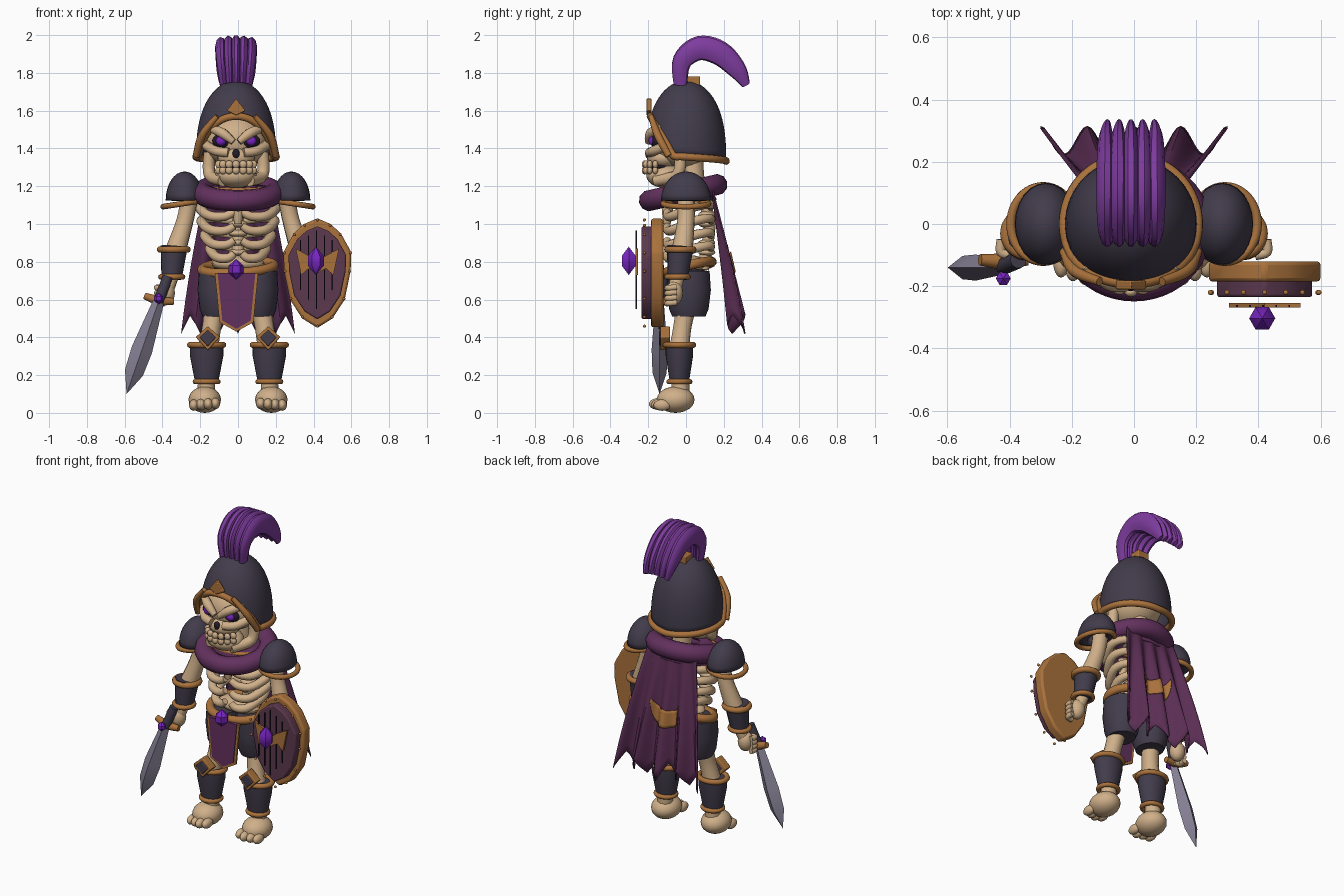
import bpy, bmesh
from math import sin, cos, pi, radians
from mathutils import Vector, Matrix

if "Cube" in bpy.data.objects:
    bpy.data.objects.remove(bpy.data.objects["Cube"])
scene = bpy.context.scene
made = []


def material(name, rgb):
    lin = [((c / 255 + 0.055) / 1.055) ** 2.4 for c in rgb] + [1]
    m = bpy.data.materials.new(name)
    m.use_nodes = True
    m.diffuse_color = lin
    m.node_tree.nodes["Principled BSDF"].inputs["Base Color"].default_value = lin
    return m


BONE = material("bone", (208, 176, 138))
IRON = material("dark iron", (66, 60, 75))
BRONZE = material("bronze", (170, 114, 60))
CLOTH = material("plum cloth", (99, 49, 94))
CAPE = material("dark plum cape", (90, 45, 83))
WOOD = material("plum wood", (92, 56, 78))
PLUME = material("violet plume", (126, 60, 158))
GEM = material("violet gem", (122, 38, 195))
STEEL = material("steel", (135, 130, 150))
SHADOW = material("deep shadow", (36, 28, 40))


def add(name, mesh, mat):
    mesh.materials.clear()
    mesh.materials.append(mat)
    ob = bpy.data.objects.new(name, mesh)
    scene.collection.objects.link(ob)
    made.append(ob)
    return ob


def finish(name, bm, mat, matrix=Matrix()):
    bmesh.ops.recalc_face_normals(bm, faces=bm.faces)
    bm.transform(matrix)
    mesh = bpy.data.meshes.new(name)
    bm.to_mesh(mesh)
    bm.free()
    return add(name, mesh, mat)


def sheet(name, fn, nu, nv, mat, thick=0, matrix=Matrix()):
    """Surface through fn(u, v); coincident edges are welded."""
    bm = bmesh.new()
    g = [[bm.verts.new(fn(i / nu, j / nv)) for j in range(nv + 1)] for i in range(nu + 1)]
    for i in range(nu):
        for j in range(nv):
            bm.faces.new((g[i][j], g[i + 1][j], g[i + 1][j + 1], g[i][j + 1]))
    bmesh.ops.remove_doubles(bm, verts=bm.verts, dist=1e-5)
    ob = finish(name, bm, mat, matrix)
    if thick:
        ob.modifiers.new("thickness", 'SOLIDIFY').thickness = thick


def lathe(name, prof, mat, loc, scale=(1, 1, 1), seg=24, quat=None, thick=0):
    n = len(prof) - 1

    def fn(u, v):
        r, z = prof[round(v * n)]
        return r * cos(2 * pi * u), r * sin(2 * pi * u), z
    sheet(name, fn, seg, n, mat, thick, Matrix.LocRotScale(Vector(loc), quat, Vector(scale)))


def ball(name, loc, scale, mat):
    bm = bmesh.new()
    bmesh.ops.create_uvsphere(bm, u_segments=20, v_segments=12, radius=1)
    finish(name, bm, mat, Matrix.LocRotScale(Vector(loc), None, Vector(scale)))


def tube(name, pts, r, mat, closed=False, steps=5):
    """Round tube along a smooth path; r is one radius or one per point."""
    rs = r if isinstance(r, list) else [r] * len(pts)
    p = [Vector((*q, k)) for q, k in zip(pts, rs)]
    n, path = len(p), []
    for i in range(n if closed else n - 1):
        a, b, c, d = [p[k % n] if closed else p[min(max(k, 0), n - 1)] for k in range(i - 1, i + 3)]
        for s in range(steps):
            t = s / steps
            path.append(b + (c - a) * (t / 2) + (a * 2 - b * 5 + c * 4 - d) * (t * t / 2)
                        + (b * 3 - a - c * 3 + d) * (t ** 3 / 2))
    if not closed:
        path.append(p[-1])
    cu = bpy.data.curves.new(name, 'CURVE')
    cu.dimensions, cu.bevel_depth, cu.bevel_resolution, cu.use_fill_caps = '3D', 1, 3, True
    sp = cu.splines.new('POLY')
    sp.points.add(len(path) - 1)
    for q, v in zip(sp.points, path):
        q.co, q.radius = (v.x, v.y, v.z, 1), v.w
    sp.use_cyclic_u = closed
    tmp = bpy.data.objects.new("path", cu)
    scene.collection.objects.link(tmp)
    mesh = bpy.data.meshes.new_from_object(tmp.evaluated_get(bpy.context.evaluated_depsgraph_get()))
    mesh.name = name
    bpy.data.objects.remove(tmp)
    return add(name, mesh, mat)


def hoop(name, loc, rx, ry, r, mat, tilt_x=0, tilt_y=0):
    ring = [(cos(k * pi / 8), sin(k * pi / 8)) for k in range(16)]
    tube(name, [(loc[0] + rx * c, loc[1] + ry * s, loc[2] + tilt_x * c + tilt_y * s)
                for c, s in ring], r, mat, True, 3)


def plate(name, outline, y0, y1, mat, bevel=0):
    bm = bmesh.new()
    face = bm.faces.new([bm.verts.new((x, y0, z)) for x, z in outline])
    out = bmesh.ops.extrude_face_region(bm, geom=[face])
    bmesh.ops.translate(bm, vec=(0, y1 - y0, 0),
                        verts=[v for v in out["geom"] if isinstance(v, bmesh.types.BMVert)])
    ob = finish(name, bm, mat)
    if bevel:
        mod = ob.modifiers.new("bevel", 'BEVEL')
        mod.width, mod.segments = bevel, 2


def gem(name, loc, r, h):
    lathe(name, [(0, -h), (r, -h * .35), (r, h * .35), (0, h)], GEM, loc, seg=6)


HX = -.01  # the head sits slightly to the right


# Helmet with an arched face opening
def helm_edge(a):
    c = min(abs(a), 2 * pi - abs(a)) / radians(72)
    return 1.57 - .21 * c ** 2.2 if c < 1 else 1.36 - .018 * (c - 1)


def helm(u, v):
    a = 2 * pi * u
    z0 = helm_edge(a)
    z = z0 + (1.76 - z0) * sin(v * pi / 2)
    r = .212 * max(0, 1 - max(0, (z - 1.36) / .4) ** 2.4) ** .5
    return HX + r * sin(a), -r * cos(a), z


sheet("helmet", helm, 64, 14, IRON, .012)
tube("helmet_rim", [helm(k / 40, 0) for k in range(40)], .02, BRONZE, True, 2)
plate("helmet_crest", [(HX + x, z) for x, z in ((0, 1.665), (-.05, 1.6), (0, 1.575), (.05, 1.6))],
      -.21, -.182, BRONZE, .004)
plate("plume_socket", [(HX + x, z) for x, z in ((-.04, 1.72), (.04, 1.72), (.04, 1.782), (-.04, 1.782))],
      .005, .075, BRONZE, .006)
# Plume strands are tubes narrowed sideways so the grooves between them stay deep
for k in range(-2, 3):
    s = k / 2
    d = .01 * s * s
    strand = tube("plume_strand", [(s * w, y, z - d) for w, y, z in (
        (.056, -.03, 1.75), (.078, -.02, 1.87), (.082, .07, 1.937), (.08, .18, 1.91),
        (.08, .27, 1.825), (.07, .318, 1.745))], [.036, .05, .061, .062, .048, .022], PLUME)
    strand.data.transform(Matrix.Translation((HX + s * .04, 0, 0)) @ Matrix.Diagonal((.5, 1, 1, 1)))

# Skull
ball("cranium", (HX, -.02, 1.44), (.167, .163, .145), BONE)
ball("upper_jaw", (HX, -.12, 1.35), (.098, .088, .06), BONE)
ball("lower_jaw", (HX, -.11, 1.255), (.113, .1, .064), BONE)
ball("mouth_gap", (HX, -.14, 1.3), (.085, .07, .022), SHADOW)
ball("nose_hole", (HX, -.2, 1.372), (.019, .016, .026), SHADOW)
for k in range(-3, 4):
    a = k * .38
    for z in (1.316, 1.284):
        ball("tooth", (HX + .1 * sin(a), -.122 - .097 * cos(a), z), (.02, .015, .021), BONE)
tube("neck", [(HX, .03, 1.36), (0, .04, 1.22), (0, .07, 1.08)], .06, BONE)

# Collar, mantle and spine
hoop("collar", (0, -.015, 1.166), .193, .178, .057, CLOTH, tilt_y=.042)
lathe("mantle", [(.09, 1.215), (.19, 1.19), (.24, 1.13)], CLOTH, (0, 0, 0), (1, .68, 1), thick=.01)
hoop("mantle_trim", (0, 0, 1.2), .2, .125, .012, BRONZE, tilt_y=.02)
tube("spine", [(0, .08, 1.15), (0, .125, 1.0), (0, .09, .76)], .033, BONE)
for k in range(7):
    ball("vertebra", (0, .11, .8 + k * .05), (.05, .045, .02), BONE)
tube("breastbone", [(0, -.09, 1.12), (0, -.1, 1.06), (0, -.1, 1.0)], [.035, .028, .02], BONE)
ball("pelvis_bone", (0, .02, .79), (.14, .085, .045), BONE)

for side, word in ((-1, "right_"), (1, "left_")):
    def P(x, y, z):
        return side * x, y, z

    def F(x, y, z):
        return HX + side * x, y, z
    # Face details
    ball(word + "eye_socket", F(.075, -.158, 1.44), (.052, .026, .038), SHADOW)
    ball(word + "eye", F(.08, -.178, 1.44), (.027, .02, .025), GEM)
    tube(word + "brow", [F(.015, -.2, 1.435), F(.075, -.185, 1.482), F(.145, -.13, 1.51)], [.018, .027, .02], BONE)
    tube(word + "cheekbone", [F(.04, -.192, 1.378), F(.11, -.168, 1.388), F(.165, -.09, 1.42)], .026, BONE)
    tube(word + "jaw_hinge", [F(.14, -.03, 1.38), F(.14, -.045, 1.26), F(.07, -.16, 1.23)], .032, BONE)
    tube(word + "cheek_guard", [F(.1, -.185, 1.57), F(.18, -.15, 1.47), F(.212, -.09, 1.36)], [.014, .02, .018], BRONZE)
    # Ribs
    for z, w in ((1.07, .205), (.995, .195), (.92, .178), (.85, .15)):
        tube(word + "rib", [P(.02, .13, z + .02), P(w * .75, .125, z + .035), P(w, .04, z + .02),
             P(w * .75, -.065, z - .025), P(w * .35, -.095, z - .03), P(.02, -.1, z - .005)],
             [.02, .023, .026, .026, .024, .02], BONE)
    # Pauldron
    dome = [(cos(k * pi / 16), sin(k * pi / 16)) for k in range(9)]
    lathe(word + "pauldron", dome, IRON, P(.283, 0, 1.125), (.1, .132, .153), thick=.06)
    hoop(word + "pauldron_rim", P(.292, 0, 1.108), .104, .12, .015, BRONZE, tilt_x=-.016 * side)
    # Arm
    tube(word + "upper_arm", [P(.255, 0, 1.15), P(.28, 0, 1.02), P(.33, -.02, .86)], [.048, .046, .056], BONE)
    tube(word + "bracer", [P(.338, -.03, .88), P(.352, -.045, .71)], [.072, .054], IRON)
    hoop(word + "bracer_top", P(.34, -.03, .865), .072, .068, .018, BRONZE)
    hoop(word + "bracer_bottom", P(.351, -.045, .72), .057, .056, .015, BRONZE)
    tube(word + "wrist", [P(.35, -.045, .72), P(.375, -.06, .65)], .036, BONE)
    ball(word + "hand", P(.38, -.062, .635), (.046, .046, .062), BONE)
    for k in range(4):
        tube(word + "finger", [P(.425, -.05, .665 - k * .027), P(.427, -.09, .662 - k * .027),
             P(.39, -.1, .66 - k * .027)], .016, BONE)
    # Leg
    lathe(word + "short_leg", [(0, .51), (.08, .51), (.095, .55), (.106, .65), (.1, .75), (0, .77)],
          IRON, P(.108, .015, 0), (1, 1.1, 1))
    tube(word + "thigh_bone", [P(.125, .0, .56), P(.14, -.02, .45), P(.16, -.035, .34)], [.055, .05, .055], BONE)
    lathe(word + "greave", [(0, .36), (.09, .365), (.088, .3), (.062, .165), (0, .165)], IRON, P(.166, -.035, 0), (1, .82, 1))
    hoop(word + "greave_top", P(.166, -.035, .36), .088, .073, .016, BRONZE)
    hoop(word + "greave_bottom", P(.166, -.035, .165), .06, .055, .014, BRONZE)
    for nm, r, y, mat in (("knee_frame", .064, -.136, BRONZE), ("knee_inset", .043, -.142, IRON)):
        plate(word + nm, [(side * .16 + dx * r, .395 + dz * r) for dx, dz in ((0, 1), (1, .1), (0, -1), (-1, .1))],
              y, -.085, mat, .005)
    tube(word + "ankle", [P(.166, -.03, .19), P(.17, -.03, .08)], .048, BONE)
    ball(word + "foot", P(.176, -.055, .07), (.086, .1, .07), BONE)
    for k in range(4):
        ball(word + "toe", P(.12 + k * .038, -.15 + .012 * abs(k - 1), .05 - .003 * k), (.025, .046, .03), BONE)

# Belt and loincloth
hoop("belt", (0, .015, .77), .19, .122, .026, BRONZE, tilt_x=.012, tilt_y=.03)
gem("belt_gem", (-.01, -.15, .76), .04, .055)


def loin(inset):
    return [(s * x - .008, z) for s, x, z in ((-1, .115 - inset, .74), (-1, .09 - inset, .48 + inset * .6),
            (1, 0, .43 + inset), (1, .09 - inset, .48 + inset * .6), (1, .115 - inset, .74))]


plate("loincloth_border", loin(0), -.14, -.128, BRONZE)
plate("loincloth", loin(.015), -.145, -.123, CLOTH)


# Cape with folds and a ragged hem
def cape(u, v):
    s = 2 * u - 1
    jag = abs(((s * 3) % 1) * 2 - 1)
    return (s * (.17 + .13 * v), .14 + .13 * v + .045 * v * cos(4 * pi * s),
            1.2 - .68 * v - .1 * v ** 4 * jag)


def cape_emblem(u, v):
    h = abs(2 * u - 1)
    top = .5 - .05 * h + .05 * sin(pi * h)
    low = .64 + .04 * sin(pi * h) - .16 * h ** 4
    x, y, z = cape(.5 + .42 * (u - .5), top + (low - top) * v)
    return x, y + .011, z


sheet("cape", cape, 48, 16, CAPE, .008)
sheet("cape_emblem", cape_emblem, 24, 6, BRONZE, .005)

# Shield
CX, CZ = .42, .75
HALF = [(0, .28), (.07, .25), (.125, .2), (.18, .1), (.176, 0), (.145, -.15), (.08, -.25), (0, -.3)]


def shield(k):
    return [(CX + k * x, CZ + k * z) for x, z in HALF + [(-x, z) for x, z in HALF[-2:0:-1]]]


plate("shield_frame", shield(1), -.185, -.12, BRONZE, .012)
plate("shield_panel", shield(.85), -.235, -.17, WOOD, .008)
for x, z in shield(.97):
    ball("shield_rivet", (x, -.22, z), (.008, .008, .008), BRONZE)
for k in range(-2, 3):
    x, z0, z1 = CX - .005 + k * .042, .55 + .05 * abs(k), .965 - .025 * abs(k)
    plate("shield_slat", [(x - .003, z0), (x + .003, z0), (x + .003, z1), (x - .003, z1)], -.267, -.26, SHADOW)
WING = [(0, .8), (.05, .835), (.115, .87), (.085, .73), (.045, .765)]
plate("shield_emblem", [(CX + x, z) for x, z in WING] + [(CX, .74)] + [(CX - x, z) for x, z in WING[:0:-1]],
      -.268, -.254, BRONZE)
gem("shield_gem", (CX - .008, -.303, .805), .042, .075)

# Sword
tube("sword_grip", [(-.372, -.115, .72), (-.42, -.135, .59)], .028, IRON)
tube("sword_guard", [(-.495, -.115, .62), (-.42, -.12, .595), (-.34, -.115, .59)], [.018, .025, .018], BRONZE)
gem("sword_gem", (-.42, -.175, .605), .024, .03)
axis = Vector((-.17, 0, -.49))
lathe("sword_blade", [(0, 0), (.03, .005), (.056, .27), (.05, .4), (0, axis.length)], STEEL,
      (-.42, -.14, .59), (.75, 1, 1), 4, axis.to_track_quat('Z', 'Y'))

# Shading
for ob in scene.objects:
    ob.select_set(ob in made)
bpy.context.view_layer.objects.active = made[0]
bpy.ops.object.shade_smooth_by_angle(angle=radians(38))
